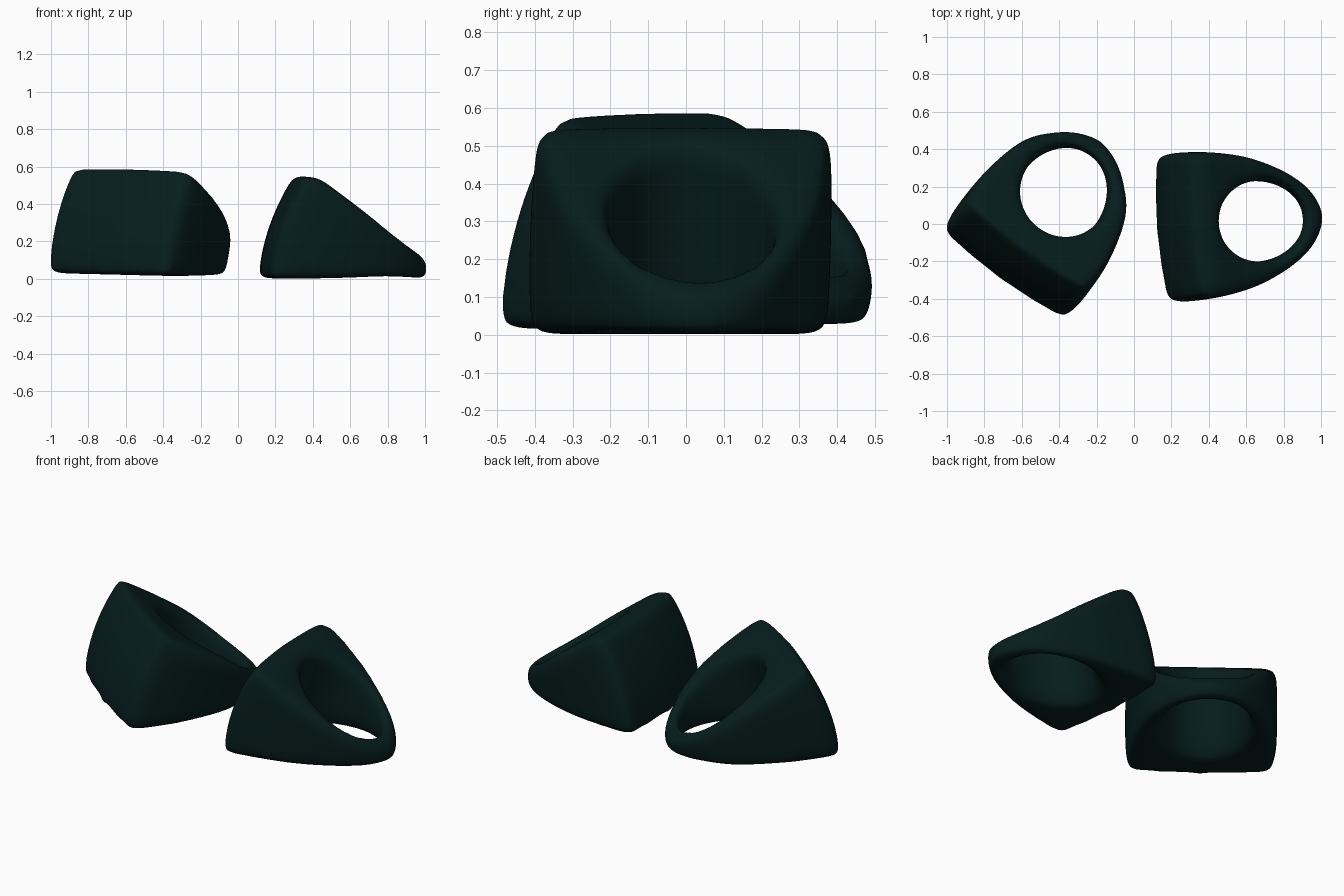
import bpy, bmesh, math
from mathutils import Vector
from mathutils.geometry import interpolate_bezier

if "Cube" in bpy.data.objects:
    bpy.data.objects.remove(bpy.data.objects["Cube"])

LEAN = 0.31  # sideways drift of the ring axis per unit of height

teal = bpy.data.materials.new("dark_teal")
teal.use_nodes = True
colour = (0.002, 0.0125, 0.0125, 1)
teal.diffuse_color = colour
teal.node_tree.nodes["Principled BSDF"].inputs["Base Color"].default_value = colour


def smooth_path(points, steps=10):
    """Smooth curve through the given points."""
    pts = [Vector((x, y, 0)) for x, y in points]
    padded = [pts[0]] + pts + [pts[-1]]
    path = []
    for a, b, c, d in zip(padded, padded[1:], padded[2:], padded[3:]):
        path += interpolate_bezier(b, b + (c - a) / 6, c - (d - b) / 6, c, steps)[:-1]
    return path + [pts[-1]]


def loft(name, outline, heights, place):
    """Stack copies of the outline, each placed for its height, into a solid."""
    bm = bmesh.new()
    layers = [[bm.verts.new(place(p, z)) for p in outline] for z in heights]
    for low, high in zip(layers, layers[1:]):
        for i in range(len(outline)):
            bm.faces.new((low[i - 1], low[i], high[i], high[i - 1]))
    bm.faces.new(layers[0])
    bm.faces.new(layers[-1])
    bmesh.ops.recalc_face_normals(bm, faces=bm.faces)
    mesh = bpy.data.meshes.new(name)
    bm.to_mesh(mesh)
    bm.free()
    obj = bpy.data.objects.new(name, mesh)
    bpy.context.collection.objects.link(obj)
    return obj


def slice_top(obj, start, end):
    """Cut away everything above the line from start to end, seen from the side."""
    bm = bmesh.new()
    bm.from_mesh(obj.data)
    (u0, z0), (u1, z1) = start, end
    cut = bmesh.ops.bisect_plane(bm, geom=bm.verts[:] + bm.edges[:] + bm.faces[:],
                                 plane_co=(u0, 0, z0), plane_no=(z0 - z1, 0, u1 - u0),
                                 clear_outer=True)["geom_cut"]
    bmesh.ops.edgeloop_fill(bm, edges=[e for e in cut if isinstance(e, bmesh.types.BMEdge)])
    bmesh.ops.recalc_face_normals(bm, faces=bm.faces)
    bm.to_mesh(obj.data)
    bm.free()


def make_ring(name, side, tip, tip_lean, ridge, hole, location, roll, yaw):
    # Body: broad head with a bulging face, tapering to a rounded band
    def place_body(p, z):
        along = max(p.x / tip, 0)
        lean = LEAN + (tip_lean - LEAN) * along ** 4
        bulge = 0.04 * max(1 - ((z - 0.24) / 0.28) ** 2, -0.3) * (1 - along) ** 2
        return p.x + lean * z - bulge, p.y * (1 + bulge * 0.8), z

    right_side = [(u, -w) for u, w in reversed(side)]
    outline = smooth_path(side + [(tip, 0)] + right_side)
    outline += [Vector((-0.02, -0.2, 0)), Vector((-0.03, 0, 0)), Vector((-0.02, 0.2, 0))]
    ring = loft(name, outline, [0.05 * i for i in range(15)], place_body)
    for start, end in zip(ridge, ridge[1:]):
        slice_top(ring, start, end)

    # Finger hole, slightly flared underneath
    centre, length, width = hole

    def place_hole(p, z):
        flare = 1 + max(0.08 - z, 0) * 1.2
        return centre + p.x * length * flare + LEAN * z, p.y * width * flare, z

    circle = [Vector((math.cos(a), math.sin(a), 0))
              for a in (math.tau * i / 64 for i in range(64))]
    cutter = loft(name + "_hole_cutter", circle, [-0.05, 0.03, 0.08, 1], place_hole)
    cutter.hide_render = True

    # Cut the hole, then soften every edge
    cut = ring.modifiers.new("finger_hole", 'BOOLEAN')
    cut.operation, cut.solver, cut.object = 'DIFFERENCE', 'EXACT', cutter
    remesh = ring.modifiers.new("even_mesh", 'REMESH')
    remesh.mode, remesh.voxel_size = 'VOXEL', 0.013
    soften = ring.modifiers.new("soft_edges", 'SMOOTH')
    soften.factor, soften.iterations = 0.5, 100
    bpy.context.view_layer.update()
    evaluated = ring.evaluated_get(bpy.context.evaluated_depsgraph_get())
    mesh = bpy.data.meshes.new_from_object(evaluated)
    ring.modifiers.clear()
    ring.data = mesh
    bpy.data.objects.remove(cutter)

    mesh.materials.clear()
    mesh.materials.append(teal)
    mesh.shade_smooth()
    ring.location = location
    ring.rotation_euler = (roll, 0, math.radians(yaw))


# Narrower ring, lying with its head towards the middle of the set
make_ring("narrow_signet_ring",
          side=[(0, 0.385), (0.1, 0.39), (0.3, 0.365), (0.45, 0.33),
                (0.62, 0.265), (0.74, 0.195), (0.82, 0.115)],
          tip=0.865, tip_lean=-0.05,
          ridge=[(0.14, 0.56), (0.26, 0.535), (0.78, 0.155)],
          hole=(0.44, 0.285, 0.218),
          location=(0.155, -0.025, 0.002), roll=0, yaw=4.5)

# Wider ring, turned towards the front corner
make_ring("wide_signet_ring",
          side=[(0, 0.395), (0.12, 0.41), (0.32, 0.4), (0.58, 0.34), (0.74, 0.23), (0.83, 0.12)],
          tip=0.87, tip_lean=0.2,
          ridge=[(0.12, 0.58), (0.18, 0.575), (0.36, 0.465), (0.55, 0.35), (0.8, 0.155)],
          hole=(0.46, 0.295, 0.24),
          location=(-0.695, -0.265, 0.022), roll=0.02, yaw=54)
